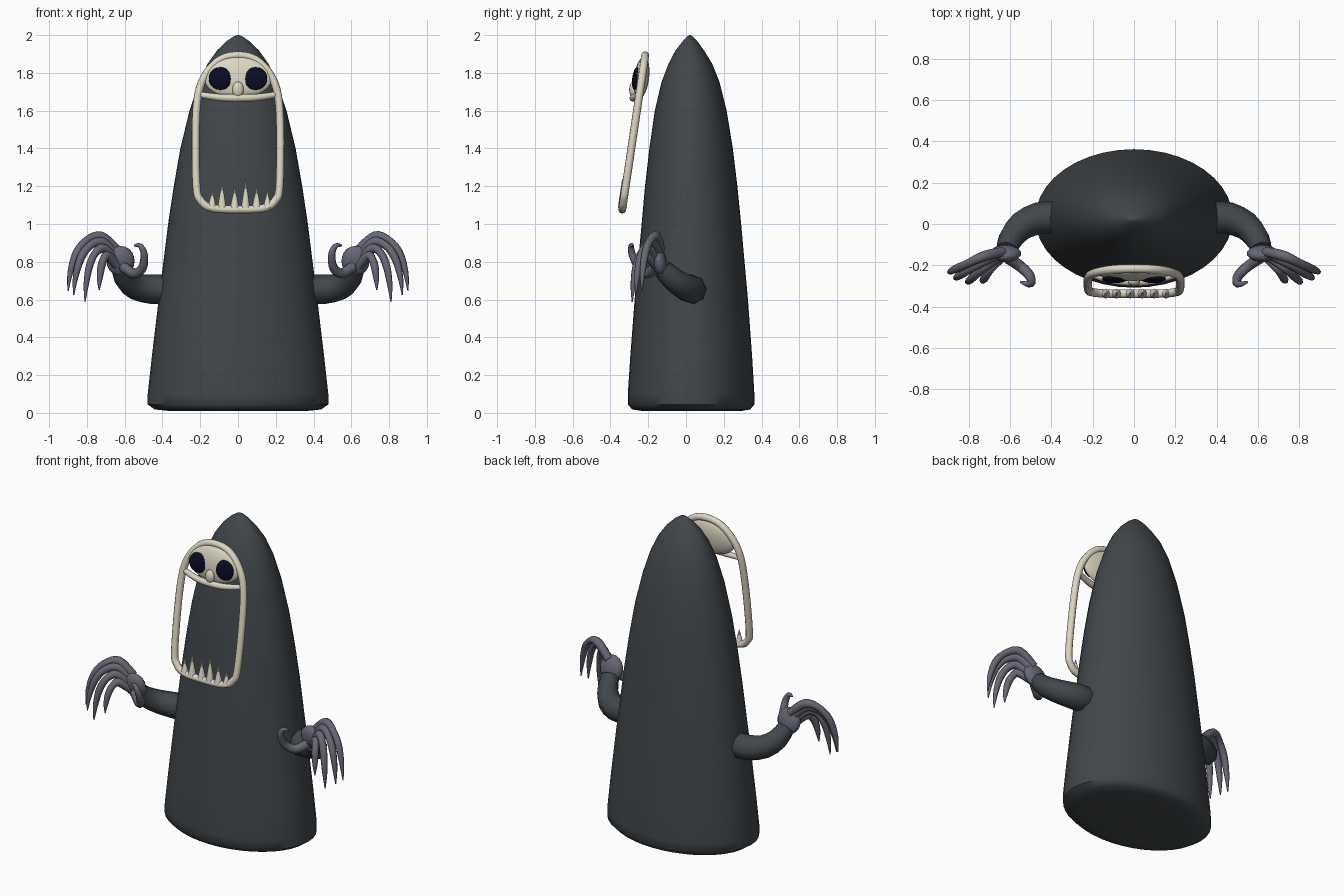
import bpy, bmesh, math
from mathutils import Vector

if "Cube" in bpy.data.objects:
    bpy.data.objects.remove(bpy.data.objects["Cube"])


def material(name, rgb):
    m = bpy.data.materials.new(name)
    m.diffuse_color = (*rgb, 1)
    m.use_nodes = True
    m.node_tree.nodes["Principled BSDF"].inputs["Base Color"].default_value = m.diffuse_color
    return m


ROBE = material("dark slate cloth", (0.052, 0.062, 0.070))
BONE = material("pale bone", (0.72, 0.67, 0.54))
SKIN = material("grey violet skin", (0.135, 0.135, 0.185))
EYE = material("dark navy", (0.003, 0.003, 0.018))


def finish(name, bm, mat, angle=50):
    bmesh.ops.recalc_face_normals(bm, faces=bm.faces[:])
    me = bpy.data.meshes.new(name)
    bm.to_mesh(me)
    bm.free()
    ob = bpy.data.objects.new(name, me)
    bpy.context.collection.objects.link(ob)
    me.materials.append(mat)
    bpy.ops.object.select_all(action='DESELECT')
    ob.select_set(True)
    bpy.context.view_layer.objects.active = ob
    bpy.ops.object.shade_smooth_by_angle(angle=math.radians(angle))
    return ob


def skin_rings(bm, rings, closed=False):
    loops = [[bm.verts.new(p) for p in r] for r in rings]
    n = len(loops[0])
    pairs = list(zip(loops, loops[1:])) + ([(loops[-1], loops[0])] if closed else [])
    for a, b in pairs:
        for i in range(n):
            j = (i + 1) % n
            bm.faces.new((a[i], a[j], b[j], b[i]))
    if not closed:
        bm.faces.new(loops[0])
        bm.faces.new(loops[-1])


def spline(pts, steps, closed=False):
    """Smooth path through points of any dimension."""
    n, out = len(pts), []
    get = (lambda i: pts[i % n]) if closed else (lambda i: pts[max(0, min(n - 1, i))])
    for i in range(n if closed else n - 1):
        a, b, c, d = get(i - 1), get(i), get(i + 1), get(i + 2)
        for k in range(steps):
            t = k / steps
            out.append([0.5 * (2 * q + (r - p) * t + (2 * p - 5 * q + 4 * r - s) * t * t
                               + (3 * q - p - 3 * r + s) * t ** 3)
                        for p, q, r, s in zip(a, b, c, d)])
    if not closed:
        out.append(list(pts[-1]))
    return out


def tube(name, pts, mat, sides=8, steps=4, closed=False):
    """Points are (x, y, z, radius)."""
    path = spline(pts, steps, closed)
    n, rings, side = len(path), [], None
    for i, p in enumerate(path):
        a = path[(i - 1) % n] if closed else path[max(0, i - 1)]
        b = path[(i + 1) % n] if closed else path[min(n - 1, i + 1)]
        d = (Vector(b[:3]) - Vector(a[:3])).normalized()
        ref = side if side else Vector((0.13, 1, 0.07))
        side = (ref - d * ref.dot(d)).normalized()
        up = d.cross(side)
        rings.append([Vector(p[:3]) + p[3] * (side * math.cos(t) + up * math.sin(t))
                      for t in (2 * math.pi * k / sides for k in range(sides))])
    bm = bmesh.new()
    skin_rings(bm, rings, closed)
    return finish(name, bm, mat)


def ball(name, loc, size, mat, u=20, v=12, tilt=0):
    bm = bmesh.new()
    bmesh.ops.create_uvsphere(bm, u_segments=u, v_segments=v, radius=1)
    ob = finish(name, bm, mat)
    ob.location, ob.scale, ob.rotation_euler = loc, size, (tilt, 0, 0)
    return ob


# robe: stacked ellipses (height, half width, front, back)
profile = [(0.01, 0.36, -0.23, 0.29), (0.018, 0.44, -0.285, 0.34), (0.045, 0.478, -0.308, 0.362),
           (0.1, 0.478, -0.308, 0.362), (0.3, 0.456, -0.295, 0.35), (0.6, 0.42, -0.272, 0.328),
           (1.0, 0.37, -0.235, 0.292), (1.2, 0.34, -0.217, 0.272), (1.4, 0.305, -0.194, 0.248),
           (1.6, 0.257, -0.165, 0.215), (1.75, 0.207, -0.13, 0.178), (1.85, 0.16, -0.092, 0.138),
           (1.92, 0.11, -0.055, 0.095), (1.97, 0.058, -0.015, 0.058), (1.993, 0.024, 0.008, 0.036),
           (2.0, 0.005, 0.017, 0.025)]
bm = bmesh.new()
N = 40
skin_rings(bm, [[(w * math.cos(a), (f + b) / 2 + (b - f) / 2 * math.sin(a), z)
                 for a in (2 * math.pi * k / N for k in range(N))] for z, w, f, b in profile])
finish("robe", bm, ROBE)


def mask_y(z):
    return -0.215 - 0.122 * (1.9 - z) / 0.82


# open mask frame
half = [(0.09, 1.873), (0.165, 1.80), (0.21, 1.69), (0.224, 1.5), (0.22, 1.2),
        (0.198, 1.125), (0.14, 1.085)]
outline = [(0, 1.893)] + half + [(0, 1.077)] + [(-x, z) for x, z in reversed(half)]
tube("mask_frame", [(x, mask_y(z), z, 0.021) for x, z in outline], BONE, 10, 5, True)

# face plate, upper jaw and nose
ball("face_plate", (0, -0.235, 1.775), (0.182, 0.04, 0.112), BONE, tilt=-0.12)
tube("upper_jaw", [(-0.205, -0.245, 1.685, 0.016), (-0.1, -0.272, 1.67, 0.019),
                   (0, -0.28, 1.667, 0.02), (0.1, -0.272, 1.67, 0.019),
                   (0.205, -0.245, 1.685, 0.016)], BONE)
ball("nose", (0, -0.28, 1.712), (0.03, 0.021, 0.042), BONE, 12, 8)

# lower teeth
for x, tip in ((-0.137, 1.18), (-0.085, 1.225), (-0.018, 1.20),
               (0.04, 1.24), (0.098, 1.20), (0.155, 1.175)):
    bm = bmesh.new()
    bmesh.ops.create_cone(bm, cap_ends=True, segments=8, radius1=0.024, radius2=0.001,
                          depth=tip - 1.085)
    tooth = finish("tooth", bm, BONE)
    tooth.location = (x, -0.337, (tip + 1.085) / 2)

for s in (-1, 1):
    # eye sockets
    ball("eye", (s * 0.093, -0.266, 1.77), (0.062, 0.019, 0.061), EYE, 20, 10, -0.12)

    def flip(pts):
        return [(s * x, y, z, r) for x, y, z, r in pts]

    # sleeve, palm and thumb
    tube("sleeve", flip([(0.39, 0.03, 0.655, 0.078), (0.46, 0.028, 0.655, 0.078),
                         (0.545, -0.01, 0.67, 0.07), (0.595, -0.07, 0.71, 0.062),
                         (0.615, -0.125, 0.765, 0.052)]), ROBE, 8, 2)
    ball("palm", (s * 0.622, -0.143, 0.805), (0.076, 0.04, 0.08), SKIN, 14, 10, 0.2)
    tube("thumb", flip([(0.61, -0.165, 0.775, 0.028), (0.55, -0.205, 0.738, 0.027),
                        (0.505, -0.25, 0.77, 0.024), (0.497, -0.285, 0.84, 0.02),
                        (0.518, -0.29, 0.885, 0.014), (0.55, -0.28, 0.885, 0.005)]), SKIN)
    # four fingers: root height, top of the arch, tip
    fingers = [((0.635, -0.135, 0.86), (0.725, -0.155, 0.935), (0.90, -0.235, 0.645)),
               ((0.65, -0.145, 0.84), (0.72, -0.175, 0.905), (0.87, -0.265, 0.625)),
               ((0.65, -0.155, 0.81), (0.71, -0.195, 0.87), (0.81, -0.285, 0.588)),
               ((0.64, -0.16, 0.78), (0.69, -0.205, 0.83), (0.735, -0.28, 0.65))]
    for root, top, tip in fingers:
        r, t, e = Vector(root), Vector(top), Vector(tip)

        def along(fx, fz):
            return (t.x + (e.x - t.x) * fx, t.y + (e.y - t.y) * fx, t.z + (e.z - t.z) * fz)

        tube("finger", flip([(*r, 0.024), (*t, 0.026), (*along(0.42, 0.07), 0.021),
                             (*along(0.74, 0.3), 0.021), (*along(0.93, 0.66), 0.015),
                             (*e, 0.003)]), SKIN)
